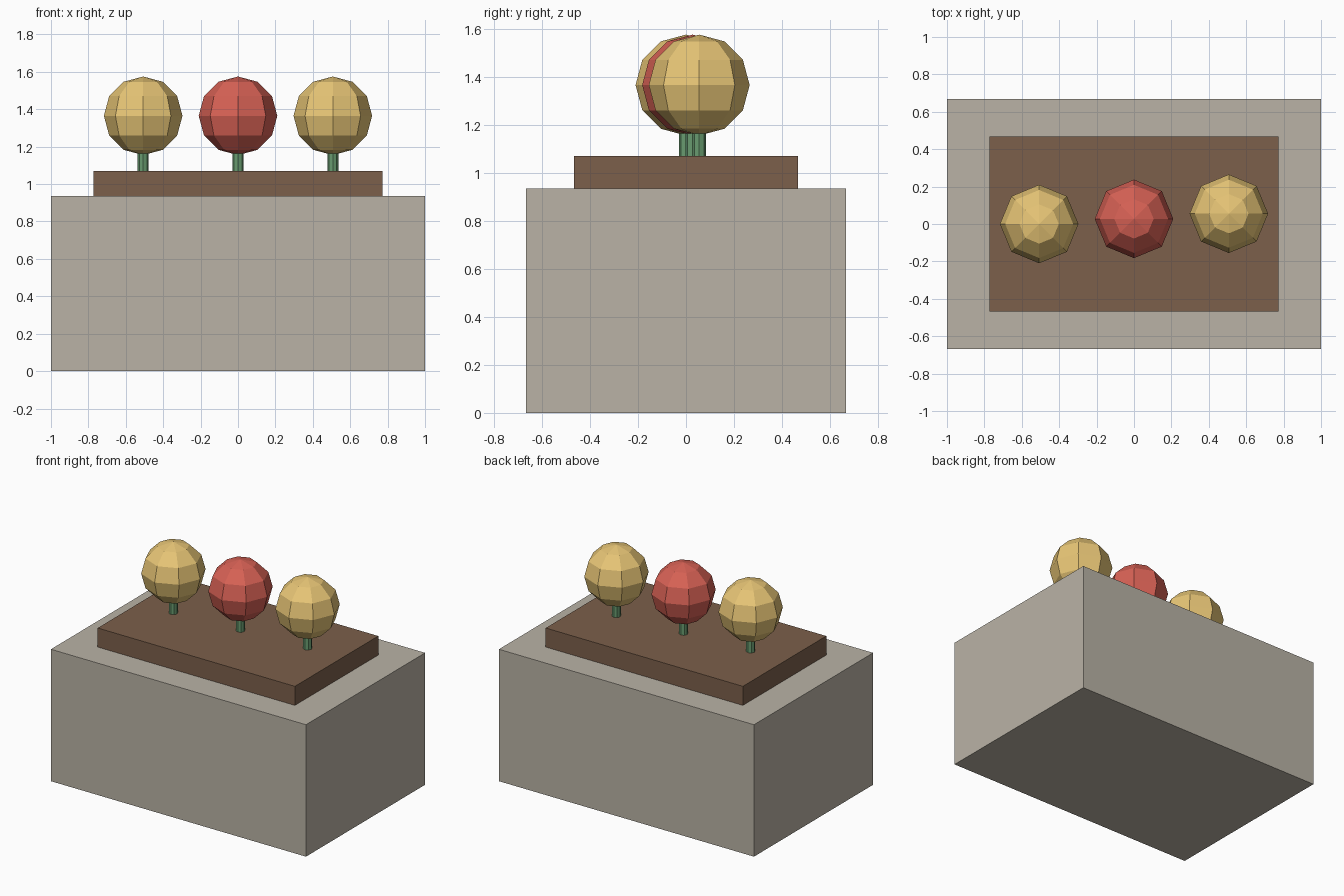
import bpy

if "Cube" in bpy.data.objects:
    bpy.data.objects.remove(bpy.data.objects["Cube"])


def material(name, rgb):
    m = bpy.data.materials.new(name)
    m.diffuse_color = (*rgb, 1)
    m.use_nodes = True
    m.node_tree.nodes["Principled BSDF"].inputs["Base Color"].default_value = m.diffuse_color
    return m


STONE = material("stone", (0.49, 0.45, 0.38))
SOIL = material("soil", (0.20, 0.115, 0.07))
STEM = material("stem_green", (0.14, 0.33, 0.16))
YELLOW = material("yellow", (0.80, 0.56, 0.18))
RED = material("red", (0.68, 0.12, 0.09))


def finish(name, mat):
    ob = bpy.context.object
    ob.name = name
    ob.data.materials.append(mat)
    return ob


def box(name, sx, sy, z0, z1, mat):
    bpy.ops.mesh.primitive_cube_add(size=1, location=(0, 0, (z0 + z1) / 2))
    ob = finish(name, mat)
    ob.scale = (sx, sy, z1 - z0)
    bpy.ops.object.transform_apply(location=False, rotation=False, scale=True)


def flower(name, x, y, mat):
    # thin stem running up into the round bloom
    bpy.ops.mesh.primitive_cylinder_add(vertices=8, radius=0.029, depth=0.14,
                                        location=(x, y, 1.12))
    finish(name + "_stem", STEM)
    bpy.ops.mesh.primitive_uv_sphere_add(segments=8, ring_count=6, radius=0.21,
                                         location=(x, y, 1.365))
    finish(name + "_bloom", mat)


# planter block and raised soil bed
box("planter", 2.0, 1.334, 0, 0.935, STONE)
box("soil_bed", 1.546, 0.934, 0.935, 1.07, SOIL)

# row of three flowers, each set slightly further back
for i, (name, mat) in enumerate([("left", YELLOW), ("middle", RED), ("right", YELLOW)]):
    flower(name, (i - 1) * 0.507, i * 0.0275, mat)
